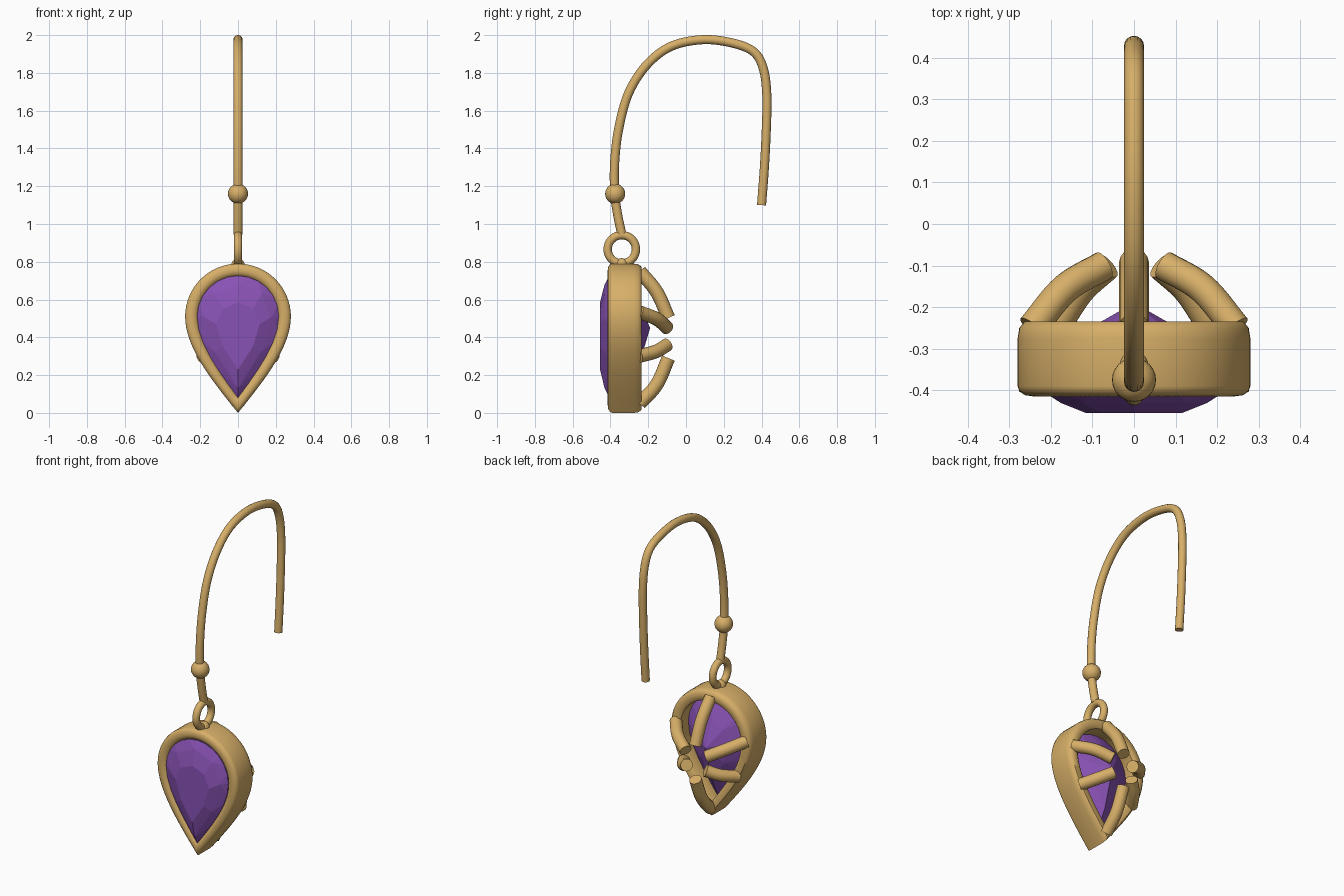
import bpy, bmesh, math
from mathutils import Vector

cube = bpy.data.objects.get("Cube")
if cube:
    bpy.data.objects.remove(cube)


def material(name, rgb):
    m = bpy.data.materials.new(name)
    m.use_nodes = True
    m.diffuse_color = (*rgb, 1)
    bsdf = m.node_tree.nodes["Principled BSDF"]
    bsdf.inputs["Base Color"].default_value = (*rgb, 1)
    return m


GOLD = material("warm gold", (0.68, 0.43, 0.14))
PURPLE = material("purple gem", (0.25, 0.085, 0.46))


def add_mesh(name, bm, mat, smooth=None):
    bmesh.ops.recalc_face_normals(bm, faces=bm.faces)
    me = bpy.data.meshes.new(name)
    bm.to_mesh(me)
    bm.free()
    me.materials.append(mat)
    ob = bpy.data.objects.new(name, me)
    bpy.context.collection.objects.link(ob)
    if smooth:
        bpy.ops.object.select_all(action='DESELECT')
        ob.select_set(True)
        bpy.context.view_layer.objects.active = ob
        bpy.ops.object.shade_smooth_by_angle(angle=math.radians(smooth))
    return ob


def teardrop(r, tip, y, n, zc=0.51):
    """Closed pear outline: half circle on top, tapering to a point."""
    h = zc - tip
    half = [(r * math.sin(a), zc + r * math.cos(a))
            for a in (math.pi / 2 * i / n for i in range(n))]
    for i in range(n + 1):
        t = i / n
        u = 1 - t
        half.append((r * (u**3 + 3*u*u*t + 1.5*u*t*t),
                     zc - h * (0.96*u*u*t + 1.98*u*t*t + t**3)))
    loop = half + [(-x, z) for x, z in half[-2:0:-1]]
    return [Vector((x, y, z)) for x, z in loop]


def loft(bm, loops, closed=False):
    rings = [[bm.verts.new(p) for p in lp] for lp in loops]
    pairs = list(zip(rings, rings[1:]))
    if closed:
        pairs.append((rings[-1], rings[0]))
    for a, b in pairs:
        for i in range(len(a)):
            j = (i + 1) % len(a)
            bm.faces.new((a[i], a[j], b[j], b[i]))
    return rings


def tube(name, points, radius, steps=8, sides=16):
    """Round rod with flat ends along a smooth path."""
    pts = [Vector(p) for p in points]
    ext = [2*pts[0] - pts[1]] + pts + [2*pts[-1] - pts[-2]]
    path = []
    for i in range(len(pts) - 1):
        a, b, c, d = ext[i:i + 4]
        for k in range(steps):
            t = k / steps
            path.append(0.5 * (2*b + (c - a)*t + (2*a - 5*b + 4*c - d)*t*t
                               + (3*b - a - 3*c + d)*t**3))
    path.append(pts[-1])
    side = (path[1] - path[0]).cross(path[-1] - path[len(path) // 2])
    side = side.normalized() if side.length > 1e-5 else Vector((1, 0, 0))
    loops = []
    for i, p in enumerate(path):
        d = (path[min(i + 1, len(path) - 1)] - path[max(i - 1, 0)]).normalized()
        u = (side - d * side.dot(d)).normalized()
        v = d.cross(u)
        loops.append([p + radius * (u * math.cos(a) + v * math.sin(a))
                      for a in (math.tau * k / sides for k in range(sides))])
    bm = bmesh.new()
    rings = loft(bm, loops)
    bm.faces.new(rings[0])
    bm.faces.new(rings[-1])
    return add_mesh(name, bm, GOLD, 40)


def ball(name, loc, radius):
    bm = bmesh.new()
    bmesh.ops.create_uvsphere(bm, u_segments=24, v_segments=14, radius=radius)
    bmesh.ops.translate(bm, verts=bm.verts, vec=loc)
    return add_mesh(name, bm, GOLD, 60)


# Bezel: pear-shaped band with rounded rims
bm = bmesh.new()
section = [(0.212, 0.085, -0.395), (0.222, 0.07, -0.408), (0.24, 0.045, -0.415),
           (0.262, 0.022, -0.412), (0.276, 0.006, -0.403), (0.28, 0.0, -0.39),
           (0.28, 0.0, -0.275), (0.276, 0.004, -0.25), (0.263, 0.018, -0.235),
           (0.225, 0.07, -0.235), (0.212, 0.085, -0.245)]
loft(bm, [teardrop(r, tip, y, 16) for r, tip, y in section], closed=True)
add_mesh("bezel", bm, GOLD, 50)

# Faceted gem: table, crown, girdle, pavilion and culet
bm = bmesh.new()
gem = teardrop(0.115, 0.23, -0.455, 2, 0.47)
gem += teardrop(0.175, 0.13, -0.431, 2, 0.505)
gem += teardrop(0.216, 0.08, -0.405, 6) + teardrop(0.216, 0.08, -0.33, 6)
gem += teardrop(0.12, 0.22, -0.258, 2, 0.48) + [Vector((0, -0.19, 0.45))]
for p in gem:
    bm.verts.new(p)
hull = bmesh.ops.convex_hull(bm, input=bm.verts)
loose = {v for v in hull["geom_interior"] if isinstance(v, bmesh.types.BMVert)}
bmesh.ops.delete(bm, geom=list(loose), context='VERTS')
add_mesh("gem", bm, PURPLE)

# Six prongs arching behind the gem
tube("top_prong", [(0, -0.245, 0.75), (0, -0.155, 0.64), (0, -0.093, 0.503)], 0.036)
tube("bottom_prong", [(0, -0.245, 0.05), (0, -0.155, 0.15), (0, -0.093, 0.29)], 0.036)
for name, s in (("left", 1), ("right", -1)):
    tube(name + "_upper_prong", [(s*0.245, -0.25, 0.535), (s*0.165, -0.155, 0.497),
                                 (s*0.073, -0.1, 0.45)], 0.036)
    tube(name + "_lower_prong", [(s*0.19, -0.25, 0.30), (s*0.13, -0.16, 0.325),
                                 (s*0.065, -0.1, 0.36)], 0.036)

# Hanging ring in the side plane with its solder joint
bm = bmesh.new()
ring = []
for i in range(32):
    a = math.tau * i / 32
    d = Vector((0, math.cos(a), math.sin(a)))
    ring.append([Vector((0, -0.34, 0.866)) + d * (0.075 + 0.022 * math.cos(b))
                 + Vector((0.022 * math.sin(b), 0, 0))
                 for b in (math.tau * k / 14 for k in range(14))])
loft(bm, ring, closed=True)
add_mesh("hanging_ring", bm, GOLD, 60)
ball("solder_joint", (0, -0.34, 0.785), 0.034)

# Ear wire and bead
wire = [(-0.34, 0.945), (-0.362, 1.05), (-0.377, 1.16), (-0.378, 1.32),
        (-0.357, 1.5), (-0.305, 1.69), (-0.21, 1.84), (-0.08, 1.94),
        (0.09, 1.976), (0.25, 1.957), (0.36, 1.91), (0.41, 1.82),
        (0.428, 1.68), (0.425, 1.5), (0.415, 1.3), (0.40, 1.10)]
tube("ear_wire", [(0, y, z) for y, z in wire], 0.024)
ball("bead", (0, -0.375, 1.16), 0.053)
